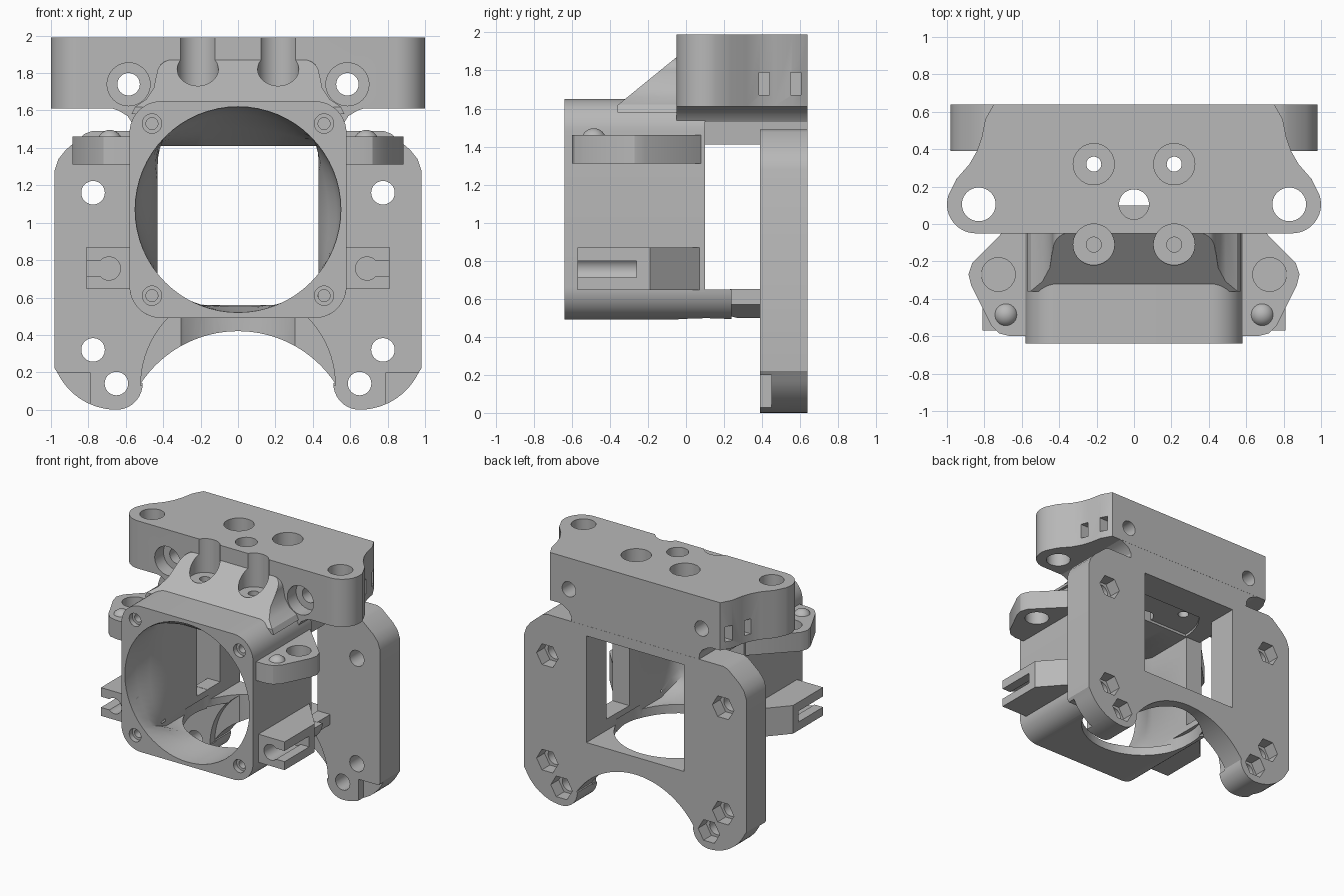
import bpy, bmesh
from math import sin, cos, pi, radians
from mathutils import Vector

cube = bpy.data.objects.get("Cube")
if cube:
    bpy.data.objects.remove(cube, do_unlink=True)

grey = bpy.data.materials.new("plain grey")
grey.use_nodes = True
COLOR = (0.48, 0.48, 0.48, 1)
grey.diffuse_color = COLOR
grey.node_tree.nodes["Principled BSDF"].inputs["Base Color"].default_value = COLOR


def place(axis, a, b, t):
    return {"x": (t, a, b), "y": (a, t, b), "z": (a, b, t)}[axis]


def loft(name, rings):
    """Closed skin through rings holding equal point counts."""
    bm = bmesh.new()
    rows = [[bm.verts.new(p) for p in ring] for ring in rings]
    n = len(rows[0])
    for lo, hi in zip(rows, rows[1:]):
        for i in range(n):
            j = (i + 1) % n
            bm.faces.new((lo[i], lo[j], hi[j], hi[i]))
    bm.faces.new(rows[0][::-1])
    bm.faces.new(rows[-1])
    bmesh.ops.recalc_face_normals(bm, faces=bm.faces)
    mesh = bpy.data.meshes.new(name)
    bm.to_mesh(mesh)
    bm.free()
    mesh.materials.append(grey)
    obj = bpy.data.objects.new(name, mesh)
    bpy.context.collection.objects.link(obj)
    return obj


def prism(name, pts, axis, lo, hi):
    return loft(name, [[place(axis, a, b, t) for a, b in pts] for t in (lo, hi)])


def arc(cx, cy, r, a0, a1, n=12):
    return [(cx + r * cos(radians(a0 + (a1 - a0) * i / n)),
             cy + r * sin(radians(a0 + (a1 - a0) * i / n))) for i in range(n + 1)]


def mirrored(half):
    """Complete an outline given its right half, running from bottom to top."""
    return half + [(-x, y) for x, y in reversed(half)]


def rect(a0, b0, a1, b1):
    return [(a0, b0), (a1, b0), (a1, b1), (a0, b1)]


def bore(axis, a, b, r, lo, hi, n=40):
    return prism("cutter", arc(a, b, r, 0, 360, n)[:-1], axis, lo, hi)


def slab(axis, a0, b0, a1, b1, lo, hi):
    return prism("cutter", rect(a0, b0, a1, b1), axis, lo, hi)


def cut(obj, cutters, operation="DIFFERENCE"):
    for c in cutters:
        c.hide_render = True
        m = obj.modifiers.new("cut", "BOOLEAN")
        m.operation, m.solver, m.object = operation, "EXACT", c
    dg = bpy.context.evaluated_depsgraph_get()
    dg.update()
    mesh = bpy.data.meshes.new_from_object(obj.evaluated_get(dg))
    obj.modifiers.clear()
    obj.data = mesh
    for c in set(cutters):
        bpy.data.objects.remove(c, do_unlink=True)


SIDES = (1, -1)
HUB = 0.105          # y of the vertical centre axis
parts = []


def screw_bores():
    out = [bore("z", 0, HUB, 0.08, 1.3, 2.1)]
    for s in SIDES:
        for y in (-0.11, 0.32):
            out += [bore("z", s * 0.215, y, 0.04, 1.3, 2.1),
                    bore("z", s * 0.215, y, 0.11, 1.72, 2.1)]
    return out


def airway():
    """Round inlet blending into the square passage."""
    n = 64
    round_ring, square = [], []
    for i in range(n):
        c, s = cos(2 * pi * i / n), sin(2 * pi * i / n)
        k = max(abs(c), abs(s))
        round_ring.append((0.55 * c, 1.07 + 0.55 * s))
        square.append((0.43 * c / k, 0.985 + 0.425 * s / k))
    steps = [(-0.66, 0), (-0.63, 0), (-0.52, 0.2), (-0.42, 0.55), (-0.3, 1), (0.8, 1)]
    return loft("cutter", [[(p[0] + (q[0] - p[0]) * t, y, p[1] + (q[1] - p[1]) * t)
                            for p, q in zip(round_ring, square)] for y, t in steps])


def floor_hole():
    return bore("z", 0, HUB, 0.46, 0.3, 0.6, 64)


# Top block with rounded ears
ear = arc(0.845, 0.105, 0.155, -90, 20, 14)
flank = [(0.95, 0.24), (0.88, 0.32), (0.84, 0.39), (0.815, 0.46), (0.795, 0.56), (0.75, 0.64)]
top_block = prism("top_block", mirrored(ear + flank), "z", 1.61, 1.99)
cutters = screw_bores()
for s in SIDES:
    cutters += [bore("z", s * 0.83, HUB, 0.09, 1.5, 2.1),
                bore("y", s * 0.585, 1.74, 0.06, -0.2, 0.8),
                bore("y", s * 0.585, 1.74, 0.115, -0.2, 0.06)]
    for y in (0.385, 0.55):
        cutters.append(slab("x", y, 1.67, y + 0.055, 1.79, min(s * 0.72, s * 0.95), max(s * 0.72, s * 0.95)))
cut(top_block, cutters)
parts.append(top_block)

# Neck joining block, duct and back plate
neck = prism("neck", mirrored([(0.56, 1.41), (0.565, 1.53), (0.59, 1.57), (0.64, 1.6), (0.7, 1.62)]),
             "y", -0.05, 0.639)
cut(neck, screw_bores() + [bore("z", 0, HUB, 0.42, 1.38, 1.43, 64)])
parts.append(neck)

# Back plate with legs, arch and window
half = (arc(0, -0.203, 0.623, 90, 34, 20) + arc(0.65, 0.14, 0.14, 180, 270, 10)
        + arc(0.65, 0.35, 0.35, -85, -26, 10)
        + [(0.98, 0.22), (0.98, 1.28), (0.96, 1.34), (0.92, 1.39), (0.82, 1.475), (0.78, 1.49)])
plate = prism("back_plate", half + [(-x, z) for x, z in half[:0:-1]], "y", 0.39, 0.64)
cutters = [airway(), floor_hole(),
           prism("cutter", arc(0, 0.13, 0.52, 0, 180, 40), "y", 0.3, 0.45)]
for s in SIDES:
    xs = sorted((s * 0.79, s * 1.1))
    cutters.append(slab("y", xs[0], -0.1, xs[1], 0.2, 0.3, 0.45))
    for x, z in ((0.775, 1.16), (0.775, 0.32), (0.65, 0.14)):
        cutters += [bore("y", s * x, z, 0.063, 0.3, 0.8, 32),
                    bore("y", s * x, z, 0.095, 0.54, 0.8, 6)]
cut(plate, cutters)
parts.append(plate)

# Front duct
shell = mirrored(arc(0.41, 0.66, 0.17, -90, 0) + arc(0.41, 1.48, 0.17, 0, 90))
duct = prism("front_duct", shell, "y", -0.64, 0.1)
cutters = [airway(), floor_hole()]
for s in SIDES:
    for z in (0.61, 1.53):
        cutters += [bore("y", s * 0.46, z, 0.032, -0.7, -0.3, 20),
                    bore("y", s * 0.46, z, 0.052, -0.7, -0.6, 20)]
cut(duct, cutters)
parts.append(duct)

# Floor bridge between duct and back plate
bridge = prism("floor_bridge", mirrored(arc(0.41, 0.66, 0.17, -90, -4)), "y", 0.05, 0.24)
cut(bridge, [airway(), floor_hole()])
rear_bridge = prism("rear_floor_bridge", mirrored([(0.43, 0.5), (0.54, 0.57), (0.54, 0.65)]), "y", 0.23, 0.4)
cut(rear_bridge, [airway(), floor_hole()])
parts += [bridge, rear_bridge]

# Sloped gusset above the duct
gusset = prism("gusset", mirrored([(0.57, 1.58), (0.55, 1.62), (0.49, 1.66), (0.45, 1.72), (0.435, 1.8)]
                                  + arc(0.355, 1.79, 0.08, 0, 90, 8)), "y", -0.36, 0.02)
bm = bmesh.new()
bm.from_mesh(gusset.data)
ramp = bmesh.ops.bisect_plane(bm, geom=bm.verts[:] + bm.edges[:] + bm.faces[:],
                              plane_co=(0, -0.32, 1.65), plane_no=Vector((0, -0.22, 0.27)).normalized(),
                              clear_outer=True)
bmesh.ops.holes_fill(bm, edges=[e for e in ramp["geom_cut"] if isinstance(e, bmesh.types.BMEdge)])
bmesh.ops.recalc_face_normals(bm, faces=bm.faces)
bm.to_mesh(gusset.data)
bm.free()
cut(gusset, screw_bores())
parts.append(gusset)

# Side tabs, one pair per side
for s in SIDES:
    side = "left" if s > 0 else "right"
    outline = [(0.5, -0.6), (0.66, -0.6), (0.72, -0.585), (0.765, -0.54), (0.87, -0.33), (0.885, -0.27),
               (0.865, -0.21), (0.58, 0.08), (0.5, 0.08)]
    upper = prism(side + "_upper_tab", [(s * x, y) for x, y in outline], "z", 1.31, 1.46)
    cut(upper, [bore("z", s * 0.725, -0.27, 0.09, 1.2, 1.6), airway()])
    outline = [(0.5, -0.57), (0.81, -0.57), (0.81, -0.19), (0.58, 0.07), (0.5, 0.07)]
    lower = prism(side + "_lower_tab", [(s * x, y) for x, y in outline], "z", 0.645, 0.87)
    xs = sorted((s * 0.7, s * 0.9))
    cut(lower, [bore("y", s * 0.69, 0.755, 0.062, -0.7, -0.26),
                slab("y", xs[0], 0.712, xs[1], 0.798, -0.7, -0.26), airway()])
    bpy.ops.mesh.primitive_uv_sphere_add(segments=32, ring_count=16, radius=0.066,
                                         location=(s * 0.685, -0.485, 1.43))
    knob = bpy.context.object
    knob.name = side + "_tab_knob"
    knob.data.materials.append(grey)
    parts += [upper, lower, knob]

# Smooth curved walls, keep edges crisp
bpy.ops.object.select_all(action="DESELECT")
for p in parts:
    p.select_set(True)
bpy.context.view_layer.objects.active = parts[0]
bpy.ops.object.shade_smooth_by_angle(angle=radians(28))
